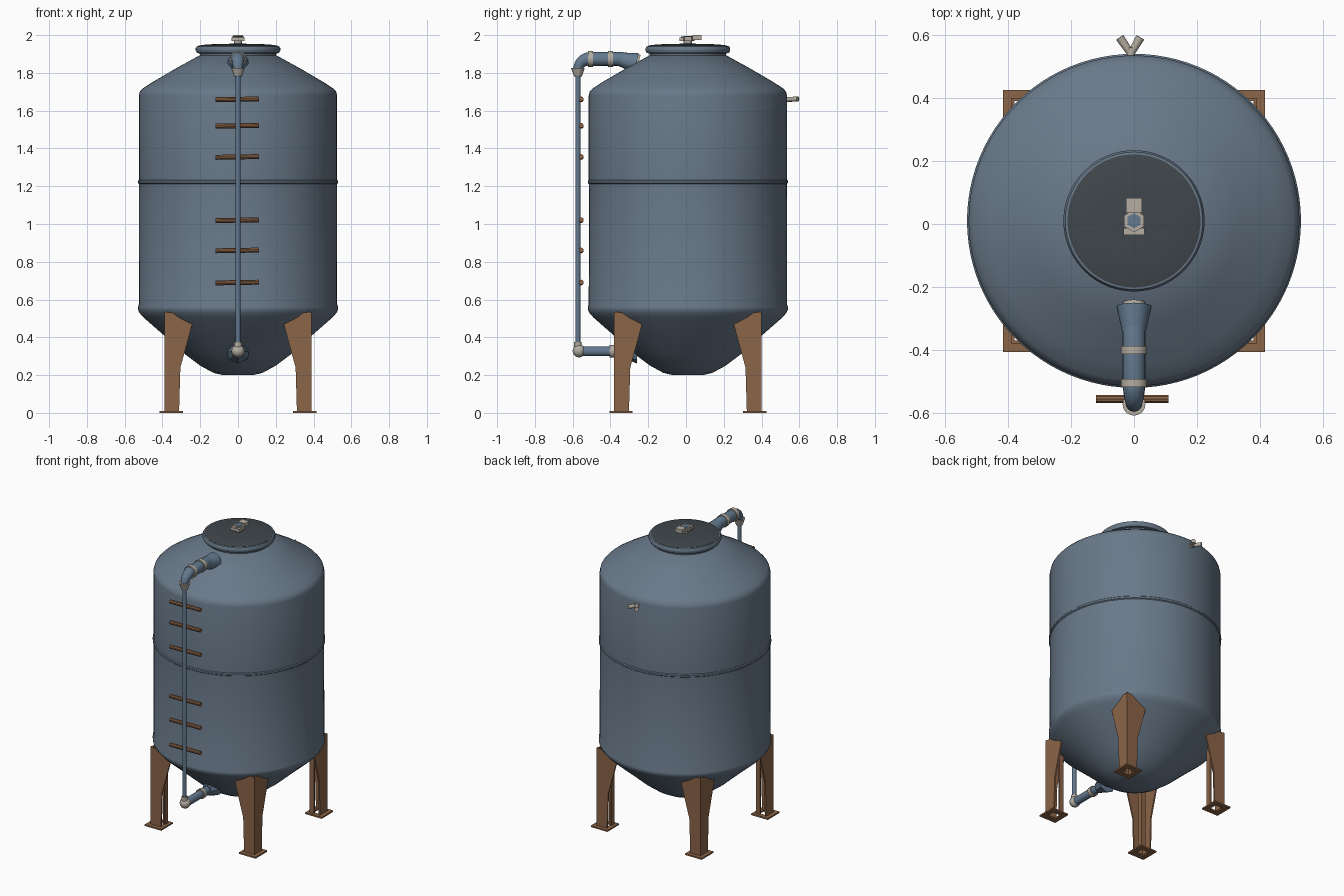
import bpy, bmesh, math
from mathutils import Vector

if "Cube" in bpy.data.objects:
    bpy.data.objects.remove(bpy.data.objects["Cube"])

CY = 0.01       # tank axis offset in y
PY = -0.572     # gauge pipe position in y


def material(name, rgb):
    m = bpy.data.materials.new(name)
    m.use_nodes = True
    m.diffuse_color = (*rgb, 1)
    m.node_tree.nodes["Principled BSDF"].inputs["Base Color"].default_value = (*rgb, 1)
    return m


BLUE = material("slate blue paint", (0.14, 0.19, 0.25))
PIPE = material("pipe blue", (0.125, 0.195, 0.275))
DARK = material("dark lid", (0.05, 0.062, 0.07))
BEIGE = material("pale metal", (0.46, 0.42, 0.36))
BROWN = material("copper brown", (0.26, 0.13, 0.065))


def finish(bm, name, mat, smooth=True):
    bmesh.ops.remove_doubles(bm, verts=bm.verts, dist=1e-5)
    bmesh.ops.recalc_face_normals(bm, faces=bm.faces)
    me = bpy.data.meshes.new(name)
    bm.to_mesh(me)
    bm.free()
    me.materials.append(mat)
    ob = bpy.data.objects.new(name, me)
    bpy.context.collection.objects.link(ob)
    if smooth:
        bpy.ops.object.select_all(action='DESELECT')
        bpy.context.view_layer.objects.active = ob
        ob.select_set(True)
        bpy.ops.object.shade_smooth_by_angle(angle=math.radians(35))
    return ob


def lathe(name, profile, mat, steps=96):
    bm = bmesh.new()
    vs = [bm.verts.new((r, CY, z)) for r, z in profile]
    es = [bm.edges.new(p) for p in zip(vs, vs[1:])]
    bmesh.ops.spin(bm, geom=vs + es, cent=(0, CY, 0), axis=(0, 0, 1),
                   angle=math.tau, steps=steps)
    return finish(bm, name, mat)


def rod(name, a, b, r, mat, r2=None, sides=20):
    a, b = Vector(a), Vector(b)
    bm = bmesh.new()
    bmesh.ops.create_cone(bm, cap_ends=True, segments=sides, radius1=r,
                          radius2=r if r2 is None else r2, depth=(b - a).length)
    ob = finish(bm, name, mat)
    ob.rotation_mode = 'QUATERNION'
    ob.rotation_quaternion = (b - a).to_track_quat('Z', 'Y')
    ob.location = (a + b) / 2
    return ob


def box(name, lo, hi, mat):
    bm = bmesh.new()
    bmesh.ops.create_cube(bm, size=1)
    for v in bm.verts:
        v.co = [(l + h) / 2 + c * (h - l) for l, h, c in zip(lo, hi, v.co)]
    return finish(bm, name, mat, False)


def slab(bm, points, offset):
    """Extrude a flat polygon by the offset vector."""
    f = bm.faces.new([bm.verts.new(p) for p in points])
    ext = bmesh.ops.extrude_face_region(bm, geom=[f], use_keep_orig=True)
    bmesh.ops.translate(bm, vec=offset,
                        verts=[g for g in ext["geom"] if isinstance(g, bmesh.types.BMVert)])


# Tank shell with dished bottom, weld seams and conical top
lathe("tank_shell", [
    (0, 0.2), (0.08, 0.2), (0.13, 0.212), (0.2, 0.25), (0.28, 0.31), (0.38, 0.4),
    (0.5, 0.505), (0.522, 0.53), (0.53, 0.548), (0.53, 0.56), (0.525, 0.575),
    (0.524, 1.212), (0.53, 1.217), (0.53, 1.228), (0.525, 1.233), (0.525, 1.68),
    (0.52, 1.7), (0.505, 1.717), (0.455, 1.75), (0.33, 1.823), (0.205, 1.892), (0, 1.892)], BLUE)

# Hatch rim and lid
lathe("hatch_rim", [(0, 1.88), (0.2, 1.88), (0.203, 1.903), (0.218, 1.906), (0.224, 1.918),
                    (0.224, 1.93), (0.218, 1.94), (0.21, 1.942), (0, 1.942)], BLUE)
lathe("hatch_lid", [(0, 1.955), (0.12, 1.953), (0.19, 1.948), (0.211, 1.943), (0.211, 1.935)], DARK)

# Lid valve
rod("lid_valve_stem", (0, CY, 1.94), (0, CY, 1.975), 0.022, BEIGE)
rod("lid_valve_nut", (0, CY, 1.968), (0, CY, 1.993), 0.036, BEIGE, sides=6)
rod("lid_valve_plug", (0, CY, 1.985), (0, CY, 1.996), 0.024, PIPE, sides=6)
box("lid_valve_lever", (-0.026, CY + 0.025, 1.975), (0.026, CY + 0.072, 2.0), BEIGE)
box("lid_valve_tab", (-0.034, CY - 0.045, 1.968), (0.034, CY - 0.022, 1.988), BEIGE)

# Overflow pipe: bent, narrowing tube
path = [(-0.27, 1.852, 1), (-0.34, 1.874, 1), (-0.51, 1.874, 1)]
for i in range(1, 7):
    a = math.radians(15 * i)
    path.append((-0.51 + (PY + 0.51) * math.sin(a), 1.814 + 0.06 * math.cos(a), 1 - 0.06 * i))
path.append((PY, 1.78, 0.55))
cu = bpy.data.curves.new("overflow_path", 'CURVE')
cu.dimensions = '3D'
cu.bevel_depth = 0.037
cu.bevel_resolution = 6
cu.use_fill_caps = True
sp = cu.splines.new('POLY')
sp.points.add(len(path) - 1)
for p, (y, z, r) in zip(sp.points, path):
    p.co = (0, y, z, 1)
    p.radius = r
tmp = bpy.data.objects.new("overflow_path", cu)
bpy.context.collection.objects.link(tmp)
bpy.context.view_layer.update()
bm = bmesh.new()
bm.from_mesh(bpy.data.meshes.new_from_object(tmp.evaluated_get(bpy.context.evaluated_depsgraph_get())))
bpy.data.objects.remove(tmp)
finish(bm, "overflow_pipe", PIPE)
rod("overflow_socket", (0, -0.35, 1.872), (0, -0.262, 1.852), 0.036, PIPE, 0.055)
rod("overflow_socket_ring", (0, -0.264, 1.864), (0, -0.25, 1.86), 0.036, BEIGE)
for i, y in enumerate((-0.4, -0.505)):
    rod(f"overflow_collar_{i + 1}", (0, y - 0.013, 1.874), (0, y + 0.013, 1.874), 0.042, BEIGE)
rod("gauge_top_collar", (0, PY, 1.785), (0, PY, 1.825), 0.022, BEIGE, 0.036)

# Vertical gauge pipe and lower outlet
rod("gauge_pipe", (0, PY, 0.33), (0, PY, 1.8), 0.013, PIPE)
rod("gauge_bottom_collar", (0, PY, 0.35), (0, PY, 0.375), 0.02, BEIGE)
bm = bmesh.new()
bmesh.ops.create_uvsphere(bm, u_segments=24, v_segments=14, radius=0.034)
finish(bm, "outlet_ball", BEIGE).location = (0, PY + 0.006, 0.328)
rod("outlet_pipe", (0, PY, 0.326), (0, -0.24, 0.326), 0.026, PIPE)
rod("outlet_collar", (0, -0.405, 0.326), (0, -0.38, 0.326), 0.033, BEIGE)
rod("outlet_flange", (0, -0.335, 0.326), (0, -0.26, 0.326), 0.036, PIPE, 0.064, sides=8)

# Crossbars on the gauge pipe
for i, z in enumerate((0.69, 0.86, 1.02, 1.355, 1.52, 1.66)):
    rod(f"crossbar_{i + 1}", (-0.12, -0.555, z - 0.002), (0.11, -0.555, z + 0.002), 0.013, BROWN, sides=10)

# Rear tap with two wings
rod("rear_tap_stem", (-0.01, 0.52, 1.66), (-0.01, 0.56, 1.66), 0.013, BEIGE)
for name, x in (("left", 0.02), ("right", -0.045)):
    rod(f"rear_tap_wing_{name}", (-0.01, 0.54, 1.66), (x, 0.592, 1.662), 0.011, BEIGE, 0.014)

# Legs: flared angle outside, narrow angle inside, open square foot
FLARE = [(0.39, 0.008), (0.39, 0.535), (0.335, 0.53), (0.242, 0.47), (0.305, 0.24), (0.312, 0.008)]
STRIP = [(0.312, 0.008), (0.312, 0.42), (0.345, 0.42), (0.345, 0.008)]
T = 0.01
for sx, fx in ((1, "left"), (-1, "right")):
    for sy, fy in ((-1, "front"), (1, "back")):
        bm = bmesh.new()
        for shape, d in ((FLARE, 0.39), (STRIP, 0.312)):
            t = -T if shape is FLARE else T
            slab(bm, [(sx * u, CY + sy * d, z) for u, z in shape], (0, sy * t, 0))
            slab(bm, [(sx * d, CY + sy * u, z) for u, z in shape], (sx * t, 0, 0))
        finish(bm, f"{fy}_{fx}_leg", BROWN, False)
        bm = bmesh.new()
        lo, hi, a, b = 0.292, 0.416, 0.325, 0.383
        for u0, u1, v0, v1 in ((lo, hi, lo, a), (lo, hi, b, hi), (lo, a, a, b), (b, hi, a, b)):
            slab(bm, [(sx * u, CY + sy * v, 0) for u, v in
                      ((u0, v0), (u1, v0), (u1, v1), (u0, v1))], (0, 0, T))
        finish(bm, f"{fy}_{fx}_foot", BROWN, False)
